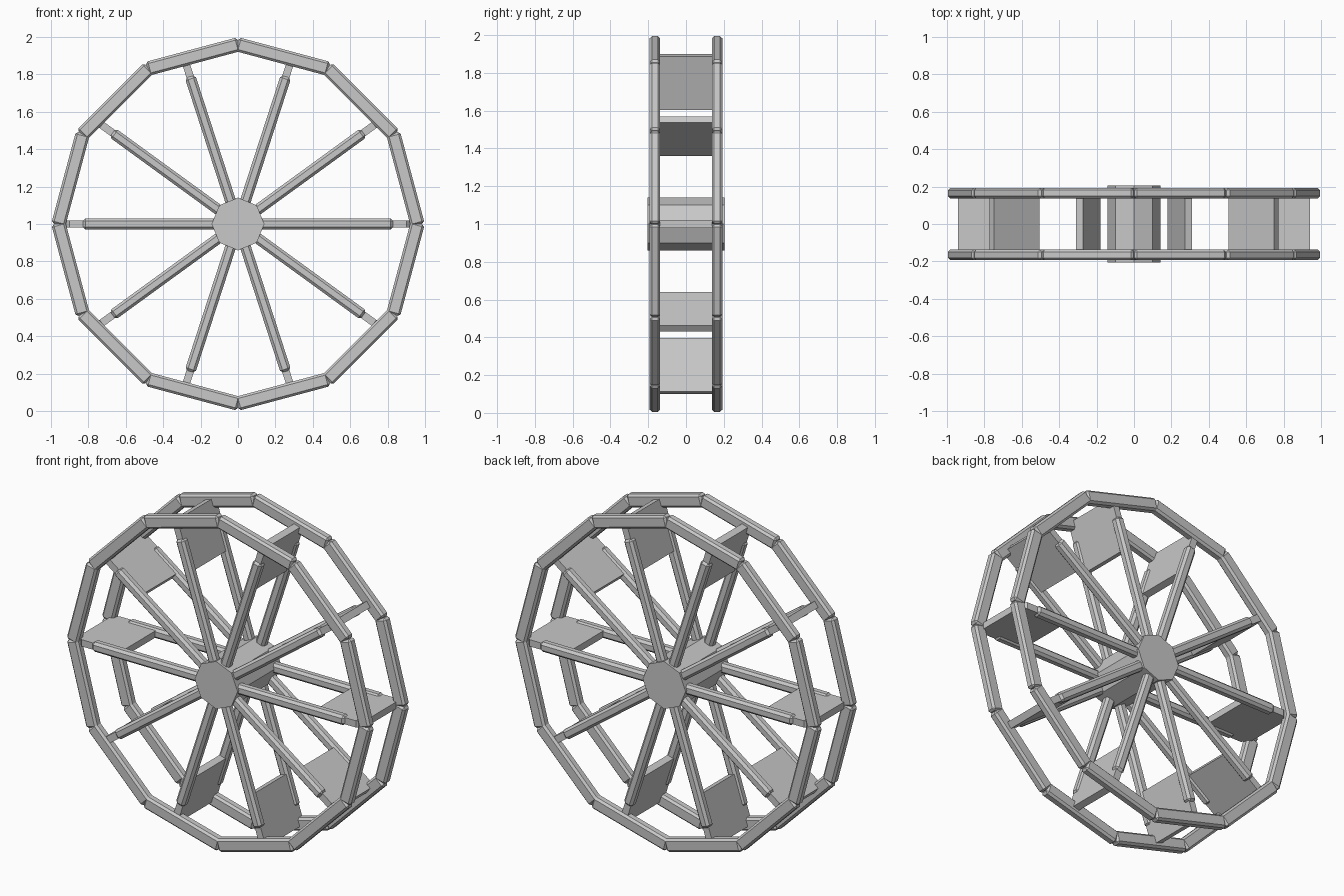
import bpy
import bmesh
import math
from mathutils import Matrix, Vector

cube = bpy.data.objects.get("Cube")
if cube:
    bpy.data.objects.remove(cube, do_unlink=True)

CENTRE = Vector((0, 0, 1))
SIDE_Y = 0.165          # distance of each wheel side from the middle
RIM_SIDES, SPOKES = 12, 10

grey = bpy.data.materials.new("plain_grey")
grey.use_nodes = True
colour = (0.58, 0.58, 0.58, 1)
grey.diffuse_color = colour
grey.node_tree.nodes["Principled BSDF"].inputs["Base Color"].default_value = colour


def finish(bm, name, angle=0.0):
    """Turn a bmesh around the axle and lift it to the wheel centre."""
    bmesh.ops.recalc_face_normals(bm, faces=bm.faces)
    mesh = bpy.data.meshes.new(name)
    bm.to_mesh(mesh)
    bm.free()
    mesh.materials.append(grey)
    obj = bpy.data.objects.new(name, mesh)
    obj.matrix_world = Matrix.Translation(CENTRE) @ Matrix.Rotation(-angle, 4, "Y")
    bpy.context.collection.objects.link(obj)
    return obj


def beam(name, size, location, angle, bevel):
    """Box with chamfered edges, placed relative to the axle."""
    bm = bmesh.new()
    bmesh.ops.create_cube(bm, size=1)
    bmesh.ops.scale(bm, vec=size, verts=bm.verts)
    bmesh.ops.bevel(bm, geom=bm.edges[:], offset=bevel, segments=1, affect="EDGES")
    bmesh.ops.translate(bm, vec=location, verts=bm.verts)
    return finish(bm, name, angle)


def paddle(name, angle):
    """Flat board with its two outer corners cut off."""
    inner, outer, half, thick, cut = 0.64, 0.94, 0.18, 0.04, 0.04
    outline = [(inner, -half), (outer - cut, -half), (outer, cut - half),
               (outer, half - cut), (outer - cut, half), (inner, half)]
    bm = bmesh.new()
    face = bm.faces.new([bm.verts.new((x, y, -thick / 2)) for x, y in outline])
    grown = bmesh.ops.extrude_face_region(bm, geom=[face])
    top = [v for v in grown["geom"] if isinstance(v, bmesh.types.BMVert)]
    bmesh.ops.translate(bm, vec=(0, 0, thick), verts=top)
    return finish(bm, name, angle)


# Octagonal axle drum
bm = bmesh.new()
bmesh.ops.create_cone(bm, cap_ends=True, segments=8, radius1=0.141, radius2=0.141,
                      depth=0.41, matrix=Matrix.Rotation(math.pi / 2, 4, "X"))
finish(bm, "axle_drum")

# Two rims and two sets of spokes
for side, y in (("front", -SIDE_Y), ("back", SIDE_Y)):
    for i in range(RIM_SIDES):
        beam(f"{side}_rim_beam_{i + 1}", (0.076, 0.055, 0.506), (0.927, y, 0),
             math.tau * (i + 0.5) / RIM_SIDES, 0.012)
    for i in range(SPOKES):
        beam(f"{side}_spoke_{i + 1}", (0.75, 0.055, 0.058), (0.455, y, 0),
             math.tau * i / SPOKES, 0.014)

# Paddles between the sides
for i in range(SPOKES):
    paddle(f"paddle_{i + 1}", math.tau * i / SPOKES)
